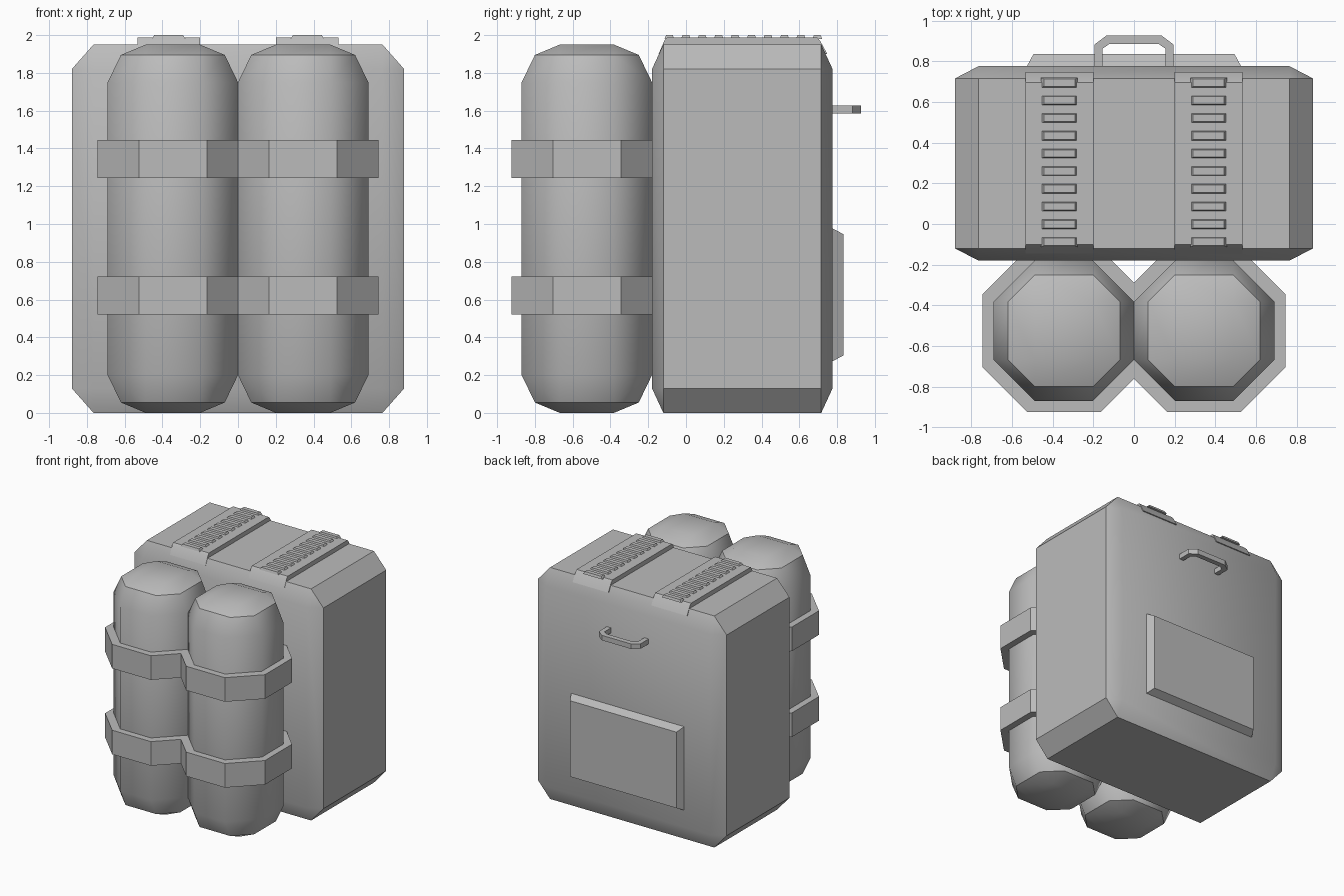
import bpy, bmesh, math
from itertools import product

if "Cube" in bpy.data.objects:
    bpy.data.objects.remove(bpy.data.objects["Cube"], do_unlink=True)

GREY = (0.5, 0.5, 0.5, 1.0)
grey = bpy.data.materials.new("plain grey")
grey.use_nodes = True
grey.diffuse_color = GREY
grey.node_tree.nodes["Principled BSDF"].inputs["Base Color"].default_value = GREY


def finish(name, bm, angle=30, sharp=None):
    """Turn a bmesh into an object, smooth below the angle."""
    bmesh.ops.recalc_face_normals(bm, faces=bm.faces)
    for f in bm.faces:
        f.smooth = True
    for e in bm.edges:
        e.smooth = e.calc_face_angle(0) < math.radians(angle)
        if sharp and sharp(e):
            e.smooth = False
    mesh = bpy.data.meshes.new(name)
    bm.to_mesh(mesh)
    bm.free()
    mesh.materials.append(grey)
    obj = bpy.data.objects.new(name, mesh)
    bpy.context.collection.objects.link(obj)
    return obj


def hull(points):
    """Convex solid with flat regions merged."""
    bm = bmesh.new()
    for p in points:
        bm.verts.new(p)
    bmesh.ops.convex_hull(bm, input=bm.verts)
    bmesh.ops.dissolve_limit(bm, angle_limit=0.01, verts=bm.verts, edges=bm.edges)
    return bm


def prism(points, direction):
    """Extrude a closed outline along a direction."""
    bm = bmesh.new()
    face = bm.faces.new([bm.verts.new(p) for p in points])
    ext = bmesh.ops.extrude_face_region(bm, geom=[face], use_keep_orig=True)
    moved = [g for g in ext["geom"] if isinstance(g, bmesh.types.BMVert)]
    bmesh.ops.translate(bm, verts=moved, vec=direction)
    return bm


def octagon(a, b, z):
    """Octagon with half width a and flat half side b."""
    return [(sx * u, sy * v, z) for u, v in ((a, b), (b, a))
            for sx, sy in product((-1, 1), repeat=2)]


# Main pack: a box with chamfers on every edge
hx, hy, hz = 0.88, 0.478, 0.975
cx, cy, cz = hx - 0.115, hy - 0.06, hz - 0.13
corners = []
for sx, sy, sz in product((-1, 1), repeat=3):
    for x, y, z in ((hx, cy, cz), (cx, hy, cz), (cx, cy, hz)):
        corners.append((sx * x, sy * y + 0.298, sz * z + hz))
finish("pack_body", hull(corners))

for side, s in (("left", 1), ("right", -1)):
    # Rounded eight-sided tank
    pts = []
    for a, b, h in ((0.345, 0.143, 0.775), (0.275, 0.143, 0.92), (0.143, 0.143, 0.975)):
        pts += octagon(a, b, h) + octagon(a, b, -h)
    tank = finish(f"{side}_tank", hull(set(pts)), 60,
                  lambda e: all(abs(abs(v.co.z) - 0.92) < 0.01 for v in e.verts))
    tank.location = (s * 0.345, -0.525, 0.975)

    # Bands holding the tank
    for level, z in (("lower", 0.52), ("upper", 1.243)):
        band = finish(f"{side}_{level}_band",
                      hull(octagon(0.4, 0.18, 0) + octagon(0.4, 0.18, 0.203)))
        band.location = (s * 0.345, -0.525, z)

    # Strap folded over the top
    outline = [(-0.145, 1.9), (-0.115, 1.97), (-0.1, 1.987), (0.695, 1.987),
               (0.71, 1.97), (0.748, 1.9), (0.6, 1.88), (0.0, 1.88)]
    finish(f"{side}_strap",
           prism([(s * 0.2, y, z) for y, z in outline], (s * 0.333, 0, 0)))

    # Row of raised ribs on the strap
    for i in range(10):
        pts = [(sx * x, sy * y, z) for x, y, z in ((0.09, 0.025, 0), (0.076, 0.018, 0.02))
               for sx, sy in product((-1, 1), repeat=2)]
        rib = finish(f"{side}_rib_{i + 1}", hull(pts), 20)
        rib.location = (s * 0.367, -0.088 + i * 0.087, 1.98)

# Raised panel on the back
finish("back_panel", hull([(sx * (0.53 - d), y, 0.625 + sz * (0.355 - d))
                           for y, d in ((0.77, 0), (0.835, 0.035))
                           for sx, sz in product((-1, 1), repeat=2)]))

# Carrying handle
half = [(0.195, 0.77), (0.195, 0.882), (0.135, 0.927)]
inner = [(0.122, 0.885), (0.155, 0.862), (0.155, 0.77)]
loop = half + [(-x, y) for x, y in reversed(half)]
loop += [(-x, y) for x, y in reversed(inner)] + inner
finish("handle", prism([(x, y, 1.585) for x, y in loop], (0, 0, 0.042)))
